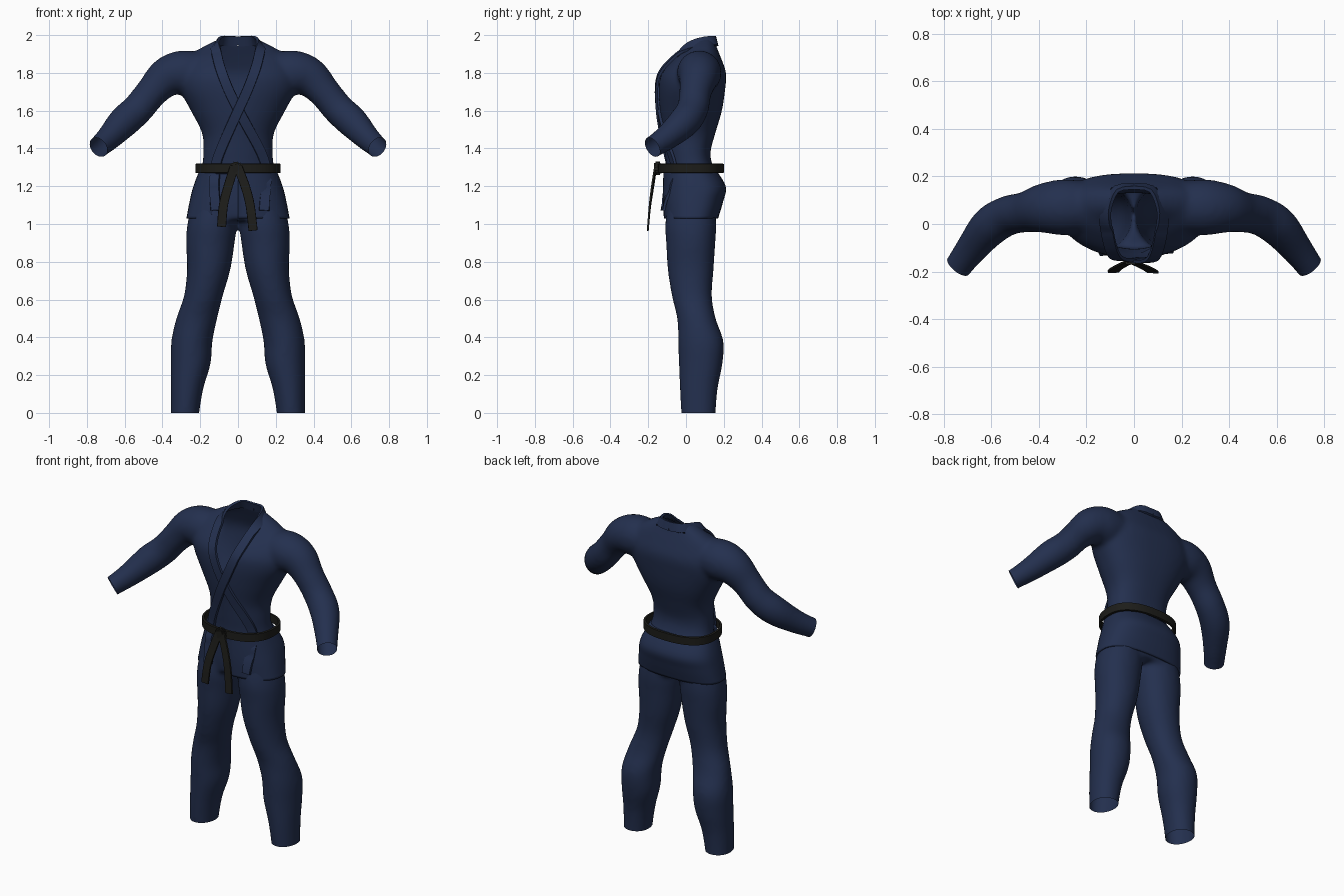
import bpy, bmesh, math
from mathutils import Vector
from mathutils.bvhtree import BVHTree

cube = bpy.data.objects.get("Cube")
if cube:
    bpy.data.objects.remove(cube, do_unlink=True)


def material(name, rgb):
    m = bpy.data.materials.new(name)
    m.use_nodes = True
    m.diffuse_color = (*rgb, 1)
    bsdf = m.node_tree.nodes["Principled BSDF"]
    bsdf.inputs["Base Color"].default_value = (*rgb, 1)
    bsdf.inputs["Roughness"].default_value = 0.8
    return m


NAVY = material("navy cloth", (0.017, 0.029, 0.077))
BLACK = material("black belt cloth", (0.012, 0.012, 0.010))


def finish(bm, name, mat, angle=40):
    me = bpy.data.meshes.new(name)
    bm.to_mesh(me)
    bm.free()
    me.materials.clear()
    me.materials.append(mat)
    ob = bpy.data.objects.new(name, me)
    bpy.context.collection.objects.link(ob)
    bpy.ops.object.select_all(action='DESELECT')
    ob.select_set(True)
    bpy.context.view_layer.objects.active = ob
    bpy.ops.object.shade_smooth_by_angle(angle=math.radians(angle))
    return ob


def spline(rows, steps=5):
    """Catmull-Rom samples through rows of any length."""
    out = []
    for i in range(len(rows) - 1):
        p0, p1, p2 = rows[max(i - 1, 0)], rows[i], rows[i + 1]
        p3 = rows[min(i + 2, len(rows) - 1)]
        for k in range(steps):
            t = k / steps
            out.append([b + t / 2 * (c - a + t * (2 * a - 5 * b + 4 * c - d + t * (3 * (b - c) + d - a)))
                        for a, b, c, d in zip(p0, p1, p2, p3)])
    return out + [list(rows[-1])]


def section(z, cx, hw, y0, y1, front=2.0, back=2.5, n=40):
    """Egg-shaped ring, fuller at the back."""
    cy = y0 + 0.55 * (y1 - y0)
    pts = []
    for i in range(n):
        a = math.tau * i / n
        c, s = math.cos(a), math.sin(a)
        e = 2 / (back if s > 0 else front)
        r = (y1 - cy) if s > 0 else (cy - y0)
        pts.append(Vector((cx + hw * math.copysign(abs(c) ** e, c),
                           cy + r * math.copysign(abs(s) ** e, s), z)))
    return pts


def loft(bm, rings, caps=True, keep=lambda c: True, closed=False):
    vs = [[bm.verts.new(p) for p in r] for r in rings]
    n = len(rings[0])
    for a, b in zip(vs, vs[1:] + ([vs[0]] if closed else [])):
        for i in range(n):
            quad = (a[i], a[(i + 1) % n], b[(i + 1) % n], b[i])
            if keep(sum((v.co for v in quad), Vector()) / 4):
                bm.faces.new(quad)
    if caps and not closed:
        bm.faces.new(vs[0][::-1])
        bm.faces.new(vs[-1])
    bmesh.ops.recalc_face_normals(bm, faces=bm.faces)


# Jacket and trousers: overlapping lofts fused into one smooth skin
bm = bmesh.new()
torso = [(1.02, 0.245, -0.10, 0.15), (1.10, 0.245, -0.108, 0.18), (1.20, 0.222, -0.108, 0.20),
         (1.30, 0.192, -0.105, 0.145), (1.38, 0.184, -0.112, 0.13), (1.48, 0.190, -0.122, 0.155),
         (1.60, 0.250, -0.138, 0.19), (1.72, 0.312, -0.145, 0.208), (1.80, 0.312, -0.13, 0.212),
         (1.88, 0.270, -0.06, 0.185), (1.93, 0.20, 0.0, 0.165), (1.985, 0.09, 0.03, 0.145)]
loft(bm, [section(z, 0, w, a, b) for z, w, a, b in spline(torso)])

leg = [(1.14, 0.02, 0.235, -0.09, 0.15), (1.0, 0.008, 0.268, -0.11, 0.16), (0.9, 0.018, 0.275, -0.105, 0.155),
       (0.76, 0.04, 0.27, -0.097, 0.146), (0.62, 0.08, 0.286, -0.075, 0.137), (0.5, 0.11, 0.327, -0.047, 0.157),
       (0.38, 0.135, 0.353, -0.041, 0.198), (0.26, 0.145, 0.356, -0.038, 0.193), (0.13, 0.183, 0.355, -0.033, 0.168),
       (0.0, 0.205, 0.355, -0.026, 0.157), (-0.06, 0.207, 0.355, -0.026, 0.157)]
arm = [(0.2, 0.07, 1.80, 0.11), (0.3, 0.07, 1.80, 0.118), (0.38, 0.066, 1.775, 0.105), (0.455, 0.05, 1.70, 0.086),
       (0.53, 0.035, 1.61, 0.084), (0.605, -0.01, 1.54, 0.084), (0.68, -0.10, 1.46, 0.068),
       (0.74, -0.18, 1.405, 0.058), (0.785, -0.24, 1.365, 0.058)]
for side in (1, -1):
    loft(bm, [section(z, side * (i + o) / 2, (o - i) / 2, a, b, back=2.1) for z, i, o, a, b in spline(leg)])
    path = spline(arm)
    rings = []
    for i, (x, y, z, r) in enumerate(path):
        d = Vector(path[min(i + 1, len(path) - 1)][:3]) - Vector(path[max(i - 1, 0)][:3])
        q = d.to_track_quat('Z', 'Y')
        ring = [Vector((x, y, z)) + q @ Vector((r * math.cos(math.tau * k / 24), r * math.sin(math.tau * k / 24), 0))
                for k in range(24)]
        rings.append([Vector((side * p.x, p.y, p.z)) for p in ring])
    loft(bm, rings)
rough = finish(bm, "suit_blank", NAVY)
mod = rough.modifiers.new("fuse", 'REMESH')
mod.mode, mod.voxel_size = 'VOXEL', 0.013
mod = rough.modifiers.new("relax", 'SMOOTH')
mod.factor, mod.iterations = 0.5, 10
bpy.context.view_layer.update()
fused = bpy.data.meshes.new_from_object(rough.evaluated_get(bpy.context.evaluated_depsgraph_get()))
bpy.data.objects.remove(rough, do_unlink=True)
bm = bmesh.new()
bm.from_mesh(fused)
skin = BVHTree.FromBMesh(bm)


def cut(bm, faces, co, no):
    geom = set(faces)
    for f in faces:
        geom.update(f.verts)
        geom.update(f.edges)
    bmesh.ops.bisect_plane(bm, geom=list(geom), plane_co=co, plane_no=no, clear_outer=True)


# Open trouser hems, cuffs and neck
cut(bm, [f for f in bm.faces if f.calc_center_median().z < 0.1], (0, 0, 0), (0, 0, -1))
for side in (1, -1):
    cut(bm, [f for f in bm.faces if side * f.calc_center_median().x > 0.62],
        (side * 0.738, -0.178, 1.406), (side * 0.56, -0.7, -0.43))


def in_neck(p):
    return (abs(p.x) < 0.095 and p.z > 1.945) or (p.y < 0.07 and abs(p.x) < 0.105 * (p.z - 1.60) / 0.33 and p.z > 1.6)


bmesh.ops.delete(bm, geom=[f for f in bm.faces if in_neck(f.calc_center_median())], context='FACES')
finish(bm, "jacket_and_trousers", NAVY, 60)

# Jacket skirt below the belt, open at the front overlap
bm = bmesh.new()
skirt = [(1.30, 0.198, -0.118, 0.15), (1.20, 0.236, -0.122, 0.21), (1.12, 0.256, -0.122, 0.197),
         (1.03, 0.273, -0.117, 0.17)]
loft(bm, [section(z, 0, w, a, b, 2.4) for z, w, a, b in spline(skirt)], caps=False,
     keep=lambda c: not (c.y < 0 and -0.13 < c.x < 0.02 and c.z < 1.27))
ob = finish(bm, "jacket_skirt", NAVY)
mod = ob.modifiers.new("cloth", 'SOLIDIFY')
mod.thickness, mod.offset = 0.01, -1


def ribbon(name, pts, normals, width, thick, mat, closed=False):
    rings, n = [], len(pts)
    for i, (p, nor) in enumerate(zip(pts, normals)):
        a, b = (pts[i - 1], pts[(i + 1) % n]) if closed else (pts[max(i - 1, 0)], pts[min(i + 1, n - 1)])
        t = (b - a).normalized()
        s = t.cross(nor).normalized() * width / 2
        up = s.cross(t).normalized() * thick
        rings.append([p - s, p + s, p + s * 0.94 + up, p - s * 0.94 + up])
    bm = bmesh.new()
    loft(bm, rings, closed=closed)
    return finish(bm, name, mat)


# Lapels: around the neck, then laid down the chest to the skirt
def lapel(name, sx, lower, lift):
    neck = [(0, 0.152, 1.965), (0.07, 0.142, 1.968), (0.108, 0.075, 1.958), (0.116, 0.015, 1.935)]
    facing = [(0, 1, 0.25), (0.4, 0.85, 0.35), (0.8, 0.1, 0.6), (0.6, -0.45, 0.65)]
    chest = [(0.113, 1.90), (0.092, 1.82), (0.045, 1.70)] + lower
    rows = [(*p, *f) for p, f in zip(neck, facing)]
    for x, z in spline(chest, 3):
        hit, nor, _, _ = skin.ray_cast(Vector((sx * x, -1, z)), Vector((0, 1, 0)))
        nor = (nor + Vector((0, -1, 0))).normalized()
        p = hit + nor * (lift + (0.012 if z < 1.24 else 0))
        rows.append((sx * p.x, p.y, p.z, sx * nor.x, nor.y, nor.z))
    rows = spline(rows, 3)
    pts = [Vector((sx * r[0], r[1], r[2])) for r in rows]
    nors = [Vector((sx * r[3], r[4], r[5])).normalized() for r in rows]
    ribbon(name, pts, nors, 0.054, 0.014, NAVY)


lapel("under_lapel", -1, [(-0.02, 1.57), (-0.115, 1.39), (-0.145, 1.29), (-0.142, 1.18), (-0.138, 1.07)], 0.0)
lapel("over_lapel", 1, [(-0.018, 1.56), (-0.09, 1.39), (-0.115, 1.30), (-0.12, 1.18), (-0.12, 1.07)], 0.008)

# Belt ring
ring = section(1.295, 0, 0.213, -0.135, 0.188, 2.5, 2.4, 64)
outward = [Vector((p.x, p.y - 0.04, 0)).normalized() for p in ring]
ribbon("belt", ring, outward, 0.05, 0.013, BLACK, closed=True)

# Belt knot with two crossing wraps
for name, tilt, y in (("belt_knot", 0.25, -0.147), ("belt_knot_wrap", -0.3, -0.152)):
    bm = bmesh.new()
    bmesh.ops.create_cube(bm, size=1)
    for v in bm.verts:
        v.co = Vector((v.co.x * 0.06, v.co.y * 0.035, v.co.z * 0.062))
    bmesh.ops.bevel(bm, geom=bm.edges[:], offset=0.009, segments=2, affect='EDGES')
    ob = finish(bm, name, BLACK)
    ob.location, ob.rotation_euler = (-0.01, y, 1.295), (0, tilt, 0)

# Hanging belt ends
tails = {"belt_tail_right": [(-0.02, -0.155, 1.30), (-0.052, -0.17, 1.2), (-0.077, -0.185, 1.1), (-0.087, -0.196, 0.985)],
         "belt_tail_left": [(0.0, -0.158, 1.30), (0.038, -0.174, 1.2), (0.064, -0.187, 1.1), (0.08, -0.198, 0.965)]}
for name, rows in tails.items():
    pts = [Vector(r) for r in spline(rows)]
    ribbon(name, pts, [Vector((0, -1, -0.1))] * len(pts), 0.048, 0.009, BLACK)
